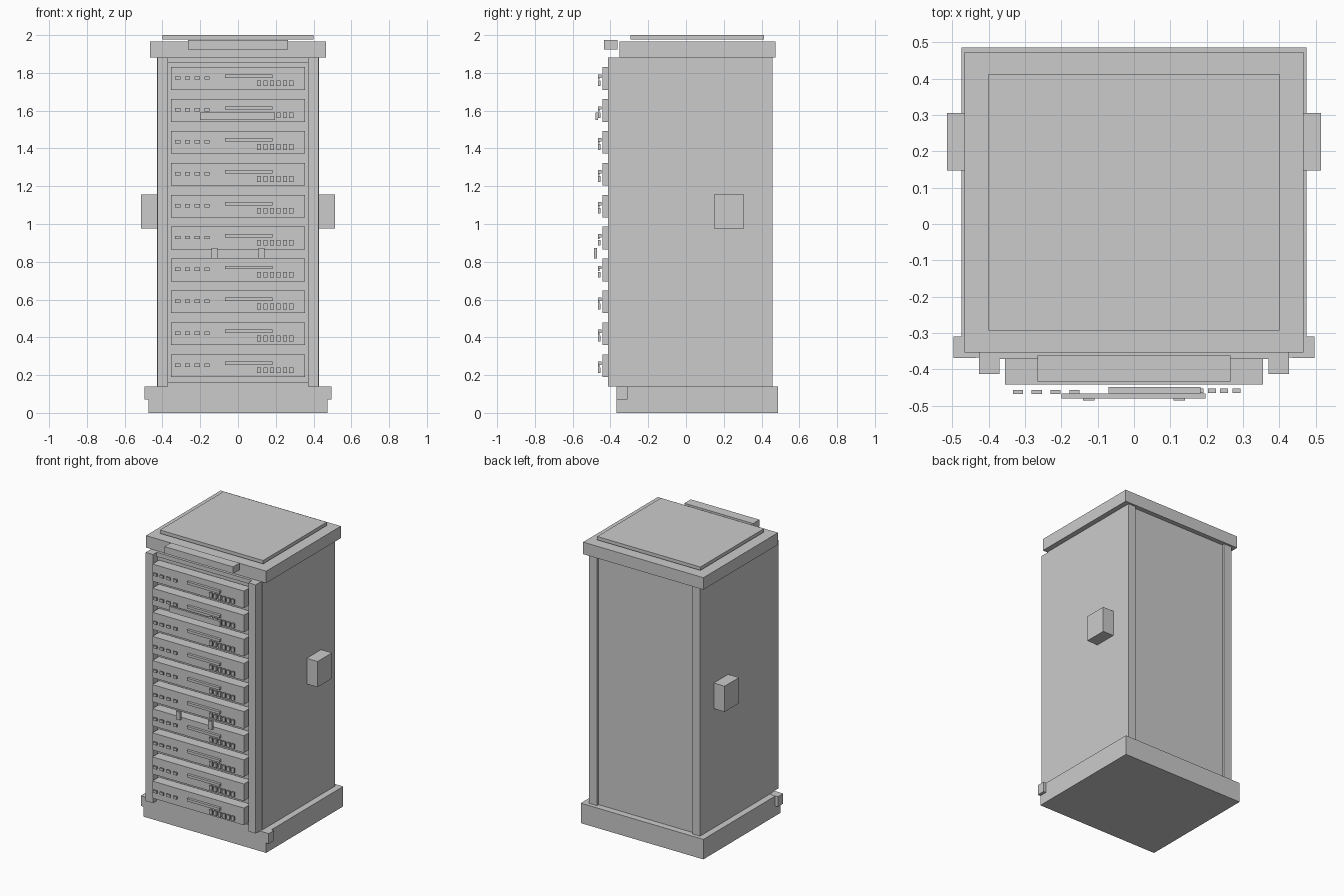
import bpy


def box(name, x0, x1, y0, y1, z0, z1):
    bpy.ops.mesh.primitive_cube_add(size=1, location=((x0 + x1) / 2, (y0 + y1) / 2, (z0 + z1) / 2))
    o = bpy.context.object
    o.name = name
    o.scale = (x1 - x0, y1 - y0, z1 - z0)
    bpy.ops.object.transform_apply(location=False, rotation=False, scale=True)
    return o


def pair(name, x0, x1, *rest):
    """Box on the right and its mirror on the left."""
    box(name + "_right", x0, x1, *rest)
    box(name + "_left", -x1, -x0, *rest)


# Base, cap and roof plate
box("base", -0.475, 0.475, -0.367, 0.486, 0, 0.14)
pair("base_corner", 0.435, 0.496, -0.368, -0.309, 0.07, 0.141)
box("cap", -0.466, 0.466, -0.353, 0.473, 1.882, 1.966)
box("roof_plate", -0.4, 0.4, -0.293, 0.412, 1.976, 2.0)
box("header_block", -0.266, 0.266, -0.433, -0.362, 1.925, 1.973)

# Cabinet shell
box("core", -0.42, 0.42, -0.36, 0.44, 0.14, 1.882)
pair("front_post", 0.37, 0.426, -0.413, -0.345, 0.14, 1.882)
pair("back_post", 0.37, 0.426, 0.40, 0.458, 0.14, 1.882)
pair("side_panel", 0.41, 0.43, -0.345, 0.457, 0.14, 1.882)
pair("side_box", 0.42, 0.514, 0.147, 0.306, 0.975, 1.155)
box("top_rail", -0.37, 0.37, -0.372, -0.35, 1.852, 1.882)
box("bottom_rail", -0.37, 0.37, -0.372, -0.35, 0.14, 0.163)

# Stacked units, each with lights, a slot and buttons
for i in range(10):
    z = 0.25 + i * 0.1689
    box(f"unit_{i}", -0.355, 0.355, -0.441, -0.368, z - 0.06, z + 0.06)
    box(f"slot_{i}", -0.07, 0.183, -0.466, -0.448, z + 0.004, z + 0.022)
    for k in range(4):
        x = -0.319 + k * 0.0517
        box(f"light_{i}_{k}", x - 0.014, x + 0.014, -0.467, -0.457, z - 0.006, z + 0.012)
    for k in range(6):
        x = 0.112 + k * 0.034
        box(f"button_{i}_{k}", x - 0.011, x + 0.011, -0.465, -0.452, z - 0.04, z - 0.01)

# Front bar and handles
box("front_bar", -0.2, 0.197, -0.48, -0.466, 1.551, 1.591)
pair("handle", 0.108, 0.14, -0.486, -0.472, 0.817, 0.874)
